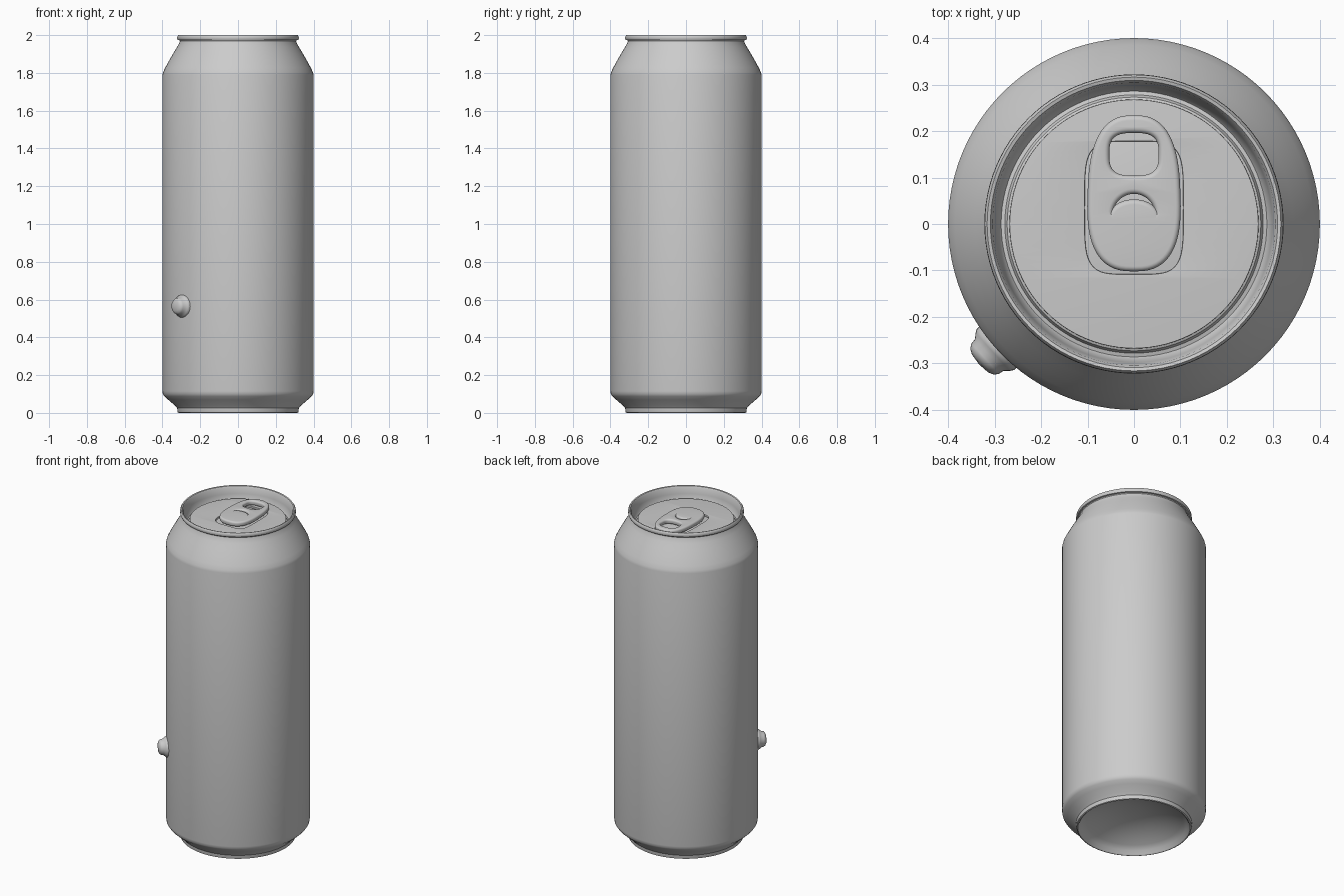
import bpy, bmesh, math
from mathutils import Matrix, Vector

if "Cube" in bpy.data.objects:
    bpy.data.objects.remove(bpy.data.objects["Cube"])

metal = bpy.data.materials.new("aluminium grey")
metal.diffuse_color = (0.6, 0.6, 0.6, 1)
metal.use_nodes = True
metal.node_tree.nodes["Principled BSDF"].inputs["Base Color"].default_value = metal.diffuse_color


def finish(ob, angle=35):
    bpy.ops.object.select_all(action='DESELECT')
    ob.select_set(True)
    bpy.context.view_layer.objects.active = ob
    if not ob.data.materials:
        ob.data.materials.append(metal)
    bpy.ops.object.shade_smooth_by_angle(angle=math.radians(angle))
    return ob


def lathe(name, profile, steps=96, matrix=None):
    """Revolve (radius, height) points about z."""
    bm = bmesh.new()
    vs = [bm.verts.new((r, 0, z)) for r, z in profile]
    es = [bm.edges.new(p) for p in zip(vs, vs[1:])]
    bmesh.ops.spin(bm, geom=vs + es, cent=(0, 0, 0), axis=(0, 0, 1),
                   angle=2 * math.pi, steps=steps, use_duplicate=False)
    bmesh.ops.remove_doubles(bm, verts=bm.verts, dist=1e-5)
    bmesh.ops.recalc_face_normals(bm, faces=bm.faces)
    # open profiles: the underside or outer wall decides the normal direction
    probe = max(bm.faces, key=lambda f: f.calc_center_median().z)
    if name != "can_body" and probe.normal.z < 0:
        bmesh.ops.reverse_faces(bm, faces=bm.faces)
    if name == "can_body":
        side = max(bm.faces, key=lambda f: f.calc_area())
        if side.normal.dot(side.calc_center_median() * Vector((1, 1, 0))) < 0:
            bmesh.ops.reverse_faces(bm, faces=bm.faces)
    if matrix:
        bm.transform(matrix)
    me = bpy.data.meshes.new(name)
    bm.to_mesh(me)
    bm.free()
    ob = bpy.data.objects.new(name, me)
    bpy.context.collection.objects.link(ob)
    return finish(ob)


def oval(cy, a, b, power=2.0, n=64, taper=0.0):
    """Superellipse outline centred on (0, cy)."""
    pts = []
    for i in range(n):
        t = 2 * math.pi * i / n
        c, s = math.cos(t), math.sin(t)
        x = a * math.copysign(abs(c) ** (2 / power), c)
        y = b * math.copysign(abs(s) ** (2 / power), s)
        pts.append((x * (1 - taper * y / b), cy + y))
    return pts


def plate(name, outlines, z, extrude, bevel=0.0):
    """Filled outline with holes, thickened and rounded."""
    cu = bpy.data.curves.new(name, 'CURVE')
    cu.dimensions, cu.fill_mode = '2D', 'BOTH'
    cu.extrude, cu.bevel_depth, cu.bevel_resolution = extrude, bevel, 4
    for pts in outlines:
        sp = cu.splines.new('POLY')
        sp.points.add(len(pts) - 1)
        for p, (x, y) in zip(sp.points, pts):
            p.co = (x, y, 0, 1)
        sp.use_cyclic_u = True
    ob = bpy.data.objects.new(name, cu)
    bpy.context.collection.objects.link(ob)
    ob.location.z = z
    bpy.ops.object.select_all(action='DESELECT')
    ob.select_set(True)
    bpy.context.view_layer.objects.active = ob
    bpy.ops.object.convert(target='MESH')
    ob = bpy.context.object
    bm = bmesh.new()
    bm.from_mesh(ob.data)
    bmesh.ops.remove_doubles(bm, verts=bm.verts, dist=1e-5)
    bmesh.ops.recalc_face_normals(bm, faces=bm.faces)
    bm.to_mesh(ob.data)
    bm.free()
    return finish(ob, 40)


# Body: domed base, foot, wall, shoulder, neck and rolled rim
dome = [(0.295 * i / 10, 0.11 - 0.085 * (i / 10) ** 2.2) for i in range(11)]
lathe("can_body", dome + [
    (0.305, 0.006), (0.312, 0.0), (0.319, 0.003), (0.321, 0.012),
    (0.322, 0.025), (0.335, 0.04), (0.37, 0.07), (0.39, 0.088),
    (0.398, 0.1), (0.4, 0.115), (0.4, 1.79), (0.396, 1.805),
    (0.385, 1.828), (0.365, 1.865), (0.342, 1.905), (0.322, 1.938),
    (0.311, 1.958), (0.308, 1.968), (0.311, 1.973), (0.319, 1.975),
    (0.322, 1.982), (0.321, 1.993), (0.316, 2.0)])

# Lid: rim lip, sunken wall, groove and floor
lathe("lid_rim", [(0.316, 2.0), (0.309, 1.998), (0.304, 1.99),
                  (0.298, 1.955), (0.292, 1.92), (0.286, 1.912),
                  (0.278, 1.914), (0.273, 1.924), (0.265, 1.928), (0.0, 1.928)])

# Lid panel with a shallow recess around the tab
plate("lid_panel", [oval(0, 0.266, 0.266, n=96),
                    oval(0.035, 0.108, 0.145, 4.5)], 1.934, 0.004, 0.002)

# Pull tab: finger hole and crescent cut-out
R = 0.011
cres = [((0.045 + R) * math.cos(t), 0.02 + (0.045 + R) * math.sin(t))
        for t in [math.pi * i / 24 for i in range(25)]]
cres += [(-0.046 * math.cos(t), 0.01 + 0.032 * math.sin(t))
         for t in [math.pi * i / 16 for i in range(17)]]
plate("pull_tab", [oval(0.066, 0.1 - R, 0.168 - R, 2.7, taper=0.06),
                   oval(0.15, 0.053 + R, 0.046 + R, 2.8), cres],
      1.953, 0.004, R)

# Rivet holding the tab
lathe("tab_rivet", [(0.03, 1.928), (0.03, 1.956), (0.025, 1.96), (0.0, 1.961)], 32)

# Round stud on the side of the body
out = Vector((-0.74, -0.67, 0)).normalized()
m = (Matrix.Translation((0, 0, 0.565))
     @ out.to_track_quat('Z', 'Y').to_matrix().to_4x4())
lathe("side_stud", [(0.06, 0.385), (0.06, 0.402), (0.055, 0.41),
                    (0.046, 0.42), (0.044, 0.432), (0.038, 0.441),
                    (0.026, 0.447), (0.0, 0.45)], 32, m)
